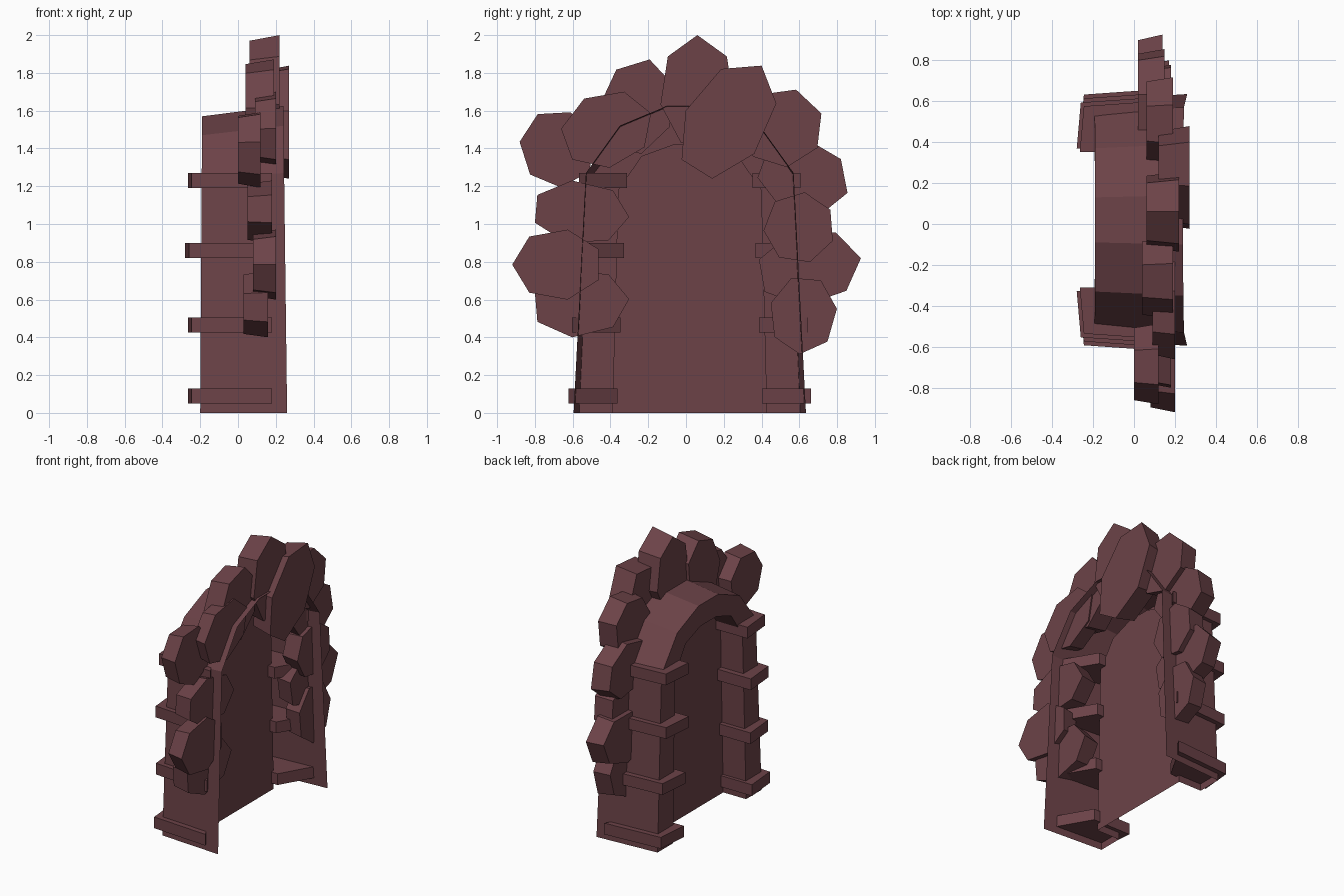
import bpy, math

if "Cube" in bpy.data.objects:
    bpy.data.objects.remove(bpy.data.objects["Cube"])

stone_mat = bpy.data.materials.new("dull maroon stone")
stone_mat.diffuse_color = (0.15, 0.055, 0.064, 1)
stone_mat.use_nodes = True
stone_mat.node_tree.nodes["Principled BSDF"].inputs["Base Color"].default_value = stone_mat.diffuse_color
CY = 0.02  # the doorway's middle


def make(name, verts, faces):
    me = bpy.data.meshes.new(name)
    me.from_pydata(verts, [], faces)
    me.materials.append(stone_mat)
    ob = bpy.data.objects.new(name, me)
    bpy.context.collection.objects.link(ob)
    return ob


def prism(name, bottom, top):
    n = len(bottom)
    sides = [(i, (i + 1) % n, n + (i + 1) % n, n + i) for i in range(n)]
    make(name, bottom + top, [tuple(range(n))[::-1], tuple(range(n, 2 * n))] + sides)


def arch_loop(half, x_low, x_high):
    # half profile (offset from middle, height), mirrored to a full arch
    pts = [(-o, z) for o, z in half] + [(o, z) for o, z in reversed(half)]
    return [(x_low + (x_high - x_low) * z / 1.6, CY + o, z) for o, z in pts]


# arched frame: flared outer wall, face ring and inner reveal
flare = [(0.615, 0), (0.55, 1.27), (0.37, 1.52), (0.12, 1.625)]
outer = [(0.585, 0), (0.53, 1.24), (0.35, 1.47), (0.11, 1.57)]
inner = [(0.41, 0), (0.38, 1.18), (0.255, 1.36), (0.09, 1.42)]
loops = [arch_loop(flare, 0.26, 0.24), arch_loop(outer, -0.20, -0.19),
         arch_loop(inner, -0.20, -0.19), arch_loop(inner, -0.02, -0.02)]
verts = [v for loop in loops for v in loop]
faces = [(r * 8 + i, r * 8 + i + 1, r * 8 + i + 9, r * 8 + i + 8)
         for r in range(3) for i in range(7)]
make("arch_frame", verts, faces)

# recessed door panel
make("door_panel", loops[3], [tuple(range(8))])

# bands wrapped around each leg
for side, label in ((-1, "left"), (1, "right")):
    for n, z in enumerate((0.05, 0.425, 0.82, 1.19)):
        out = 0.615 - 0.05 * z
        inn = 0.385 - 0.045 * z
        x = -0.28 if n == 2 else -0.265
        plan = [(x, inn), (x + 0.02, out), (0.18, out + 0.03), (0.03, inn)]
        prism(f"{label}_band_{n + 1}",
              [(px, CY + side * o, z) for px, o in plan],
              [(px, CY + side * o, z + 0.08) for px, o in plan])

# flat seven-sided stones: middle y, z, half length, half width, angle, back x, front x
stones = [
    (0.06, 1.70, 0.30, 0.20, 90, 0.06, 0.22),
    (0.22, 1.55, 0.34, 0.22, 58, 0.12, 0.27),
    (-0.26, 1.62, 0.26, 0.20, 75, 0.04, 0.19),
    (-0.42, 1.50, 0.25, 0.20, 20, 0.09, 0.20),
    (-0.68, 1.40, 0.21, 0.20, 120, 0.00, 0.12),
    (-0.56, 1.06, 0.26, 0.17, -5, 0.05, 0.18),
    (-0.68, 0.785, 0.24, 0.19, 180, 0.08, 0.20),
    (-0.56, 0.58, 0.26, 0.18, 5, 0.03, 0.16),
    (0.51, 1.51, 0.22, 0.21, 20, 0.06, 0.19),
    (0.62, 1.25, 0.25, 0.20, -20, 0.02, 0.15),
    (0.60, 0.98, 0.19, 0.19, 30, 0.05, 0.18),
    (0.65, 0.77, 0.28, 0.20, 10, 0.02, 0.14),
    (0.62, 0.52, 0.21, 0.18, 265, 0.05, 0.17),
]
for n, (cy, cz, a, b, ang, xb, xf) in enumerate(stones):
    c, s = math.cos(math.radians(ang)), math.sin(math.radians(ang))

    def ring(x, k):
        pts = []
        for i in range(7):
            t = math.tau * i / 7
            u, v = a * k * math.cos(t), b * k * math.sin(t)
            pts.append((x, cy + u * c - v * s, cz + u * s + v * c))
        return pts
    prism(f"rim_stone_{n + 1}", ring(xb, 0.9), ring(xf, 1.0))
